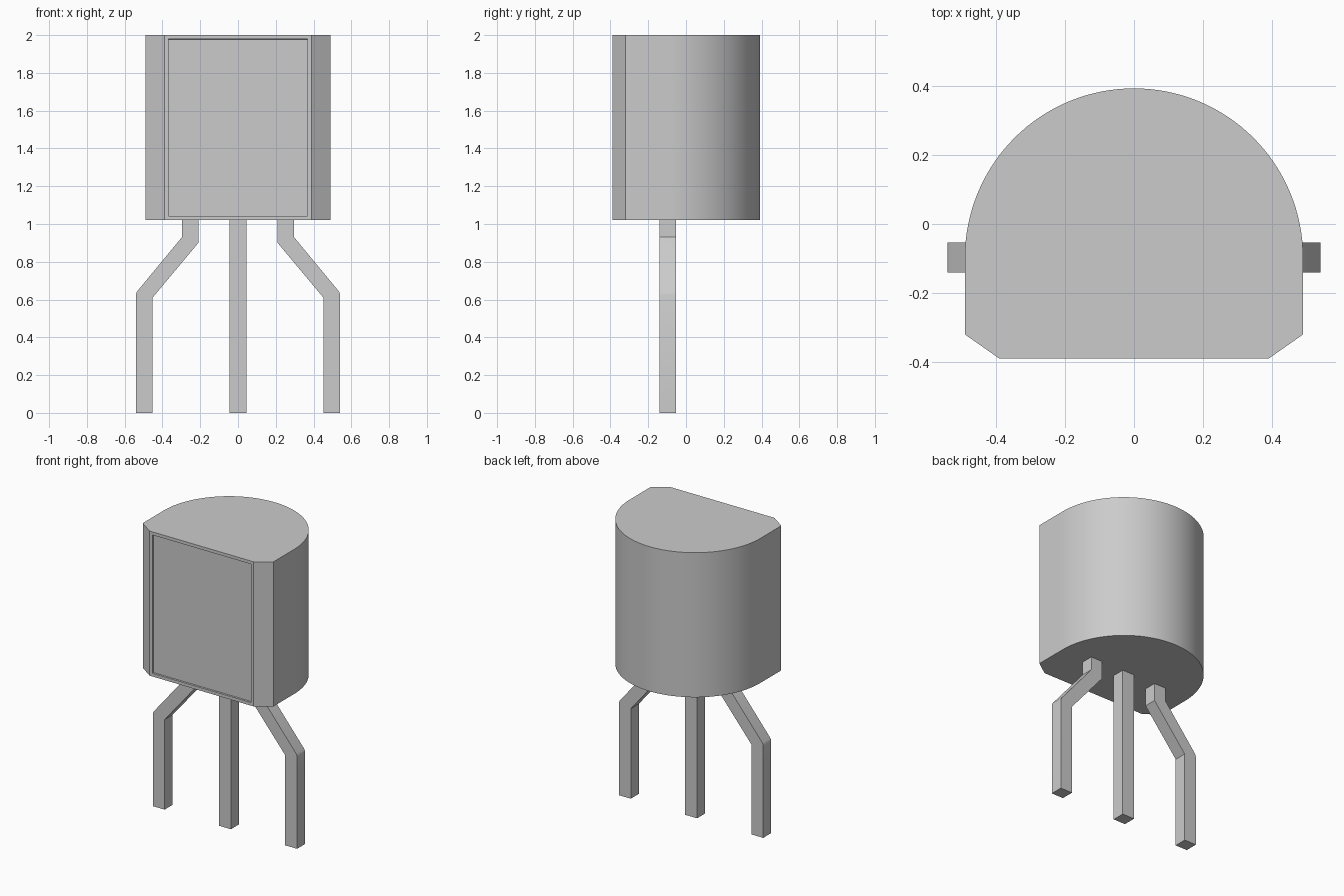
import bpy, bmesh, math
from mathutils import Vector

cube = bpy.data.objects.get("Cube")
if cube:
    bpy.data.objects.remove(cube, do_unlink=True)

# Single plain grey for everything
grey = bpy.data.materials.new("plain grey")
grey.use_nodes = True
colour = (0.6, 0.6, 0.6, 1)
grey.diffuse_color = colour
grey.node_tree.nodes["Principled BSDF"].inputs["Base Color"].default_value = colour


def prism(name, outline, offset, detail=None):
    """Extrude a closed outline along an offset vector."""
    bm = bmesh.new()
    base = bm.faces.new([bm.verts.new(p) for p in outline])
    ext = bmesh.ops.extrude_face_region(bm, geom=[base], use_keep_orig=True)
    moved = [v for v in ext["geom"] if isinstance(v, bmesh.types.BMVert)]
    bmesh.ops.translate(bm, verts=moved, vec=Vector(offset))
    bmesh.ops.recalc_face_normals(bm, faces=bm.faces)
    if detail:
        detail(bm)
    mesh = bpy.data.meshes.new(name)
    bm.to_mesh(mesh)
    bm.free()
    mesh.materials.append(grey)
    obj = bpy.data.objects.new(name, mesh)
    bpy.context.collection.objects.link(obj)
    bpy.ops.object.select_all(action="DESELECT")
    obj.select_set(True)
    bpy.context.view_layer.objects.active = obj
    bpy.ops.object.shade_smooth_by_angle(angle=math.radians(25))
    return obj


def recess_front(bm):
    """Shallow framed panel in the flat front."""
    front = [f for f in bm.faces if f.normal.y < -0.99]
    bmesh.ops.inset_individual(bm, faces=front, thickness=0.03)
    bmesh.ops.inset_individual(bm, faces=front, thickness=0.001, depth=-0.012)


# Body: round back, straight sides, chamfered flat front
BOTTOM, TOP, RADIUS, MID_Y = 1.02, 2.0, 0.49, -0.097
STEPS = 64
outline = [(-RADIUS, -0.32, BOTTOM), (-0.39, -0.39, BOTTOM),
           (0.39, -0.39, BOTTOM), (RADIUS, -0.32, BOTTOM)]
for i in range(STEPS + 1):
    a = math.pi * i / STEPS
    outline.append((RADIUS * math.cos(a), MID_Y + RADIUS * math.sin(a), BOTTOM))
prism("body", outline, (0, 0, TOP - BOTTOM), recess_front)

# Legs: straight centre pin and two mirrored cranked pins
LEG_FRONT, LEG_DEPTH = -0.14, 0.086
crank = [(0.21, 1.03), (0.21, 0.9), (0.452, 0.61), (0.452, 0),
         (0.541, 0), (0.541, 0.625), (0.535, 0.642), (0.297, 0.93), (0.297, 1.03)]
straight = [(-0.045, 0), (0.045, 0), (0.045, 1.03), (-0.045, 1.03)]
for name, shape, side in (("left_leg", crank, 1), ("right_leg", crank, -1),
                          ("middle_leg", straight, 1)):
    prism(name, [(side * x, LEG_FRONT, z) for x, z in shape], (0, LEG_DEPTH, 0))
